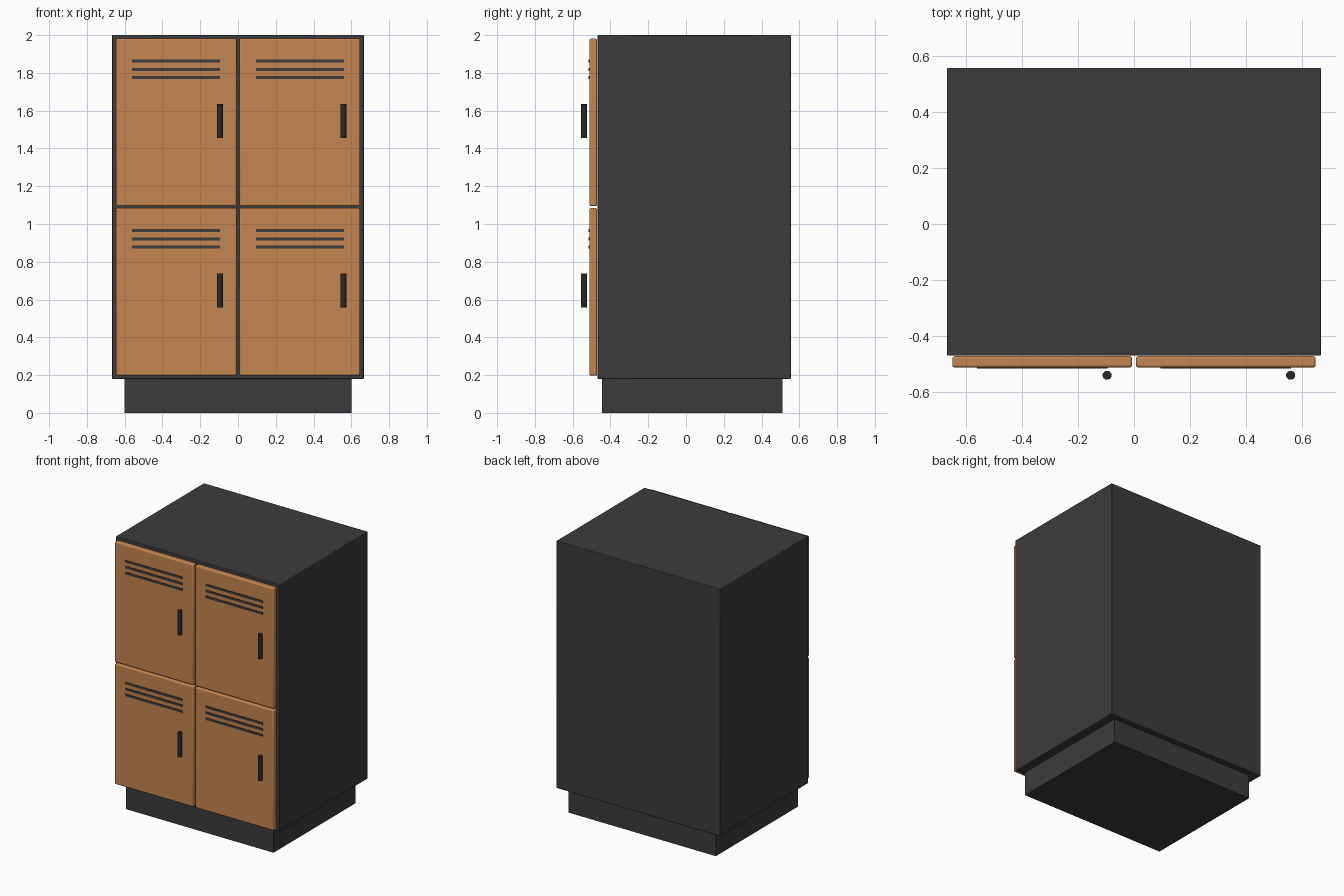
import bpy

if "Cube" in bpy.data.objects:
    bpy.data.objects.remove(bpy.data.objects["Cube"])


def material(name, rgb):
    m = bpy.data.materials.new(name)
    m.diffuse_color = (*rgb, 1)
    m.use_nodes = True
    m.node_tree.nodes["Principled BSDF"].inputs["Base Color"].default_value = m.diffuse_color
    return m


charcoal = material("charcoal", (0.045, 0.045, 0.045))
wood = material("warm_wood", (0.56, 0.235, 0.08))
black = material("handle_black", (0.022, 0.022, 0.022))


def finish(ob, name, mat, bevel=0.0, segments=2):
    ob.name = name
    ob.data.materials.append(mat)
    if bevel:
        mod = ob.modifiers.new("soft_edges", "BEVEL")
        mod.width = bevel
        mod.segments = segments
        bpy.ops.object.shade_smooth_by_angle()
    return ob


def box(name, x, y, z, mat, bevel=0.0, segments=2):
    """Box from (min, max) ranges on each axis."""
    bpy.ops.mesh.primitive_cube_add(
        size=1, location=[(a + b) / 2 for a, b in (x, y, z)])
    ob = bpy.context.object
    ob.scale = [b - a for a, b in (x, y, z)]
    bpy.ops.object.transform_apply(location=False, rotation=False, scale=True)
    return finish(ob, name, mat, bevel, segments)


# Carcass and recessed plinth
box("cabinet_body", (-0.666, 0.666), (-0.469, 0.556), (0.18, 2.0), charcoal, 0.004)
box("plinth", (-0.6, 0.6), (-0.444, 0.51), (0.0, 0.185), charcoal)

# Four doors, each with three vent slots and a bar handle
for row, cz in (("lower", 0.641), ("upper", 1.538)):
    for side, cx in (("left", -0.327), ("right", 0.327)):
        tag = f"{row}_{side}"
        box(f"door_{tag}", (cx - 0.32, cx + 0.32), (-0.511, -0.471),
            (cz - 0.443, cz + 0.443), wood, 0.008, 3)
        for i in range(3):
            z = cz + 0.324 - i * 0.0435
            box(f"vent_{tag}_{i + 1}", (cx - 0.233, cx + 0.233),
                (-0.515, -0.507), (z - 0.008, z + 0.008), charcoal)
        bpy.ops.mesh.primitive_cylinder_add(
            vertices=24, radius=0.016, depth=0.178,
            location=(cx + 0.231, -0.539, cz + 0.007))
        finish(bpy.context.object, f"handle_{tag}", black)
        bpy.ops.object.shade_smooth_by_angle()
